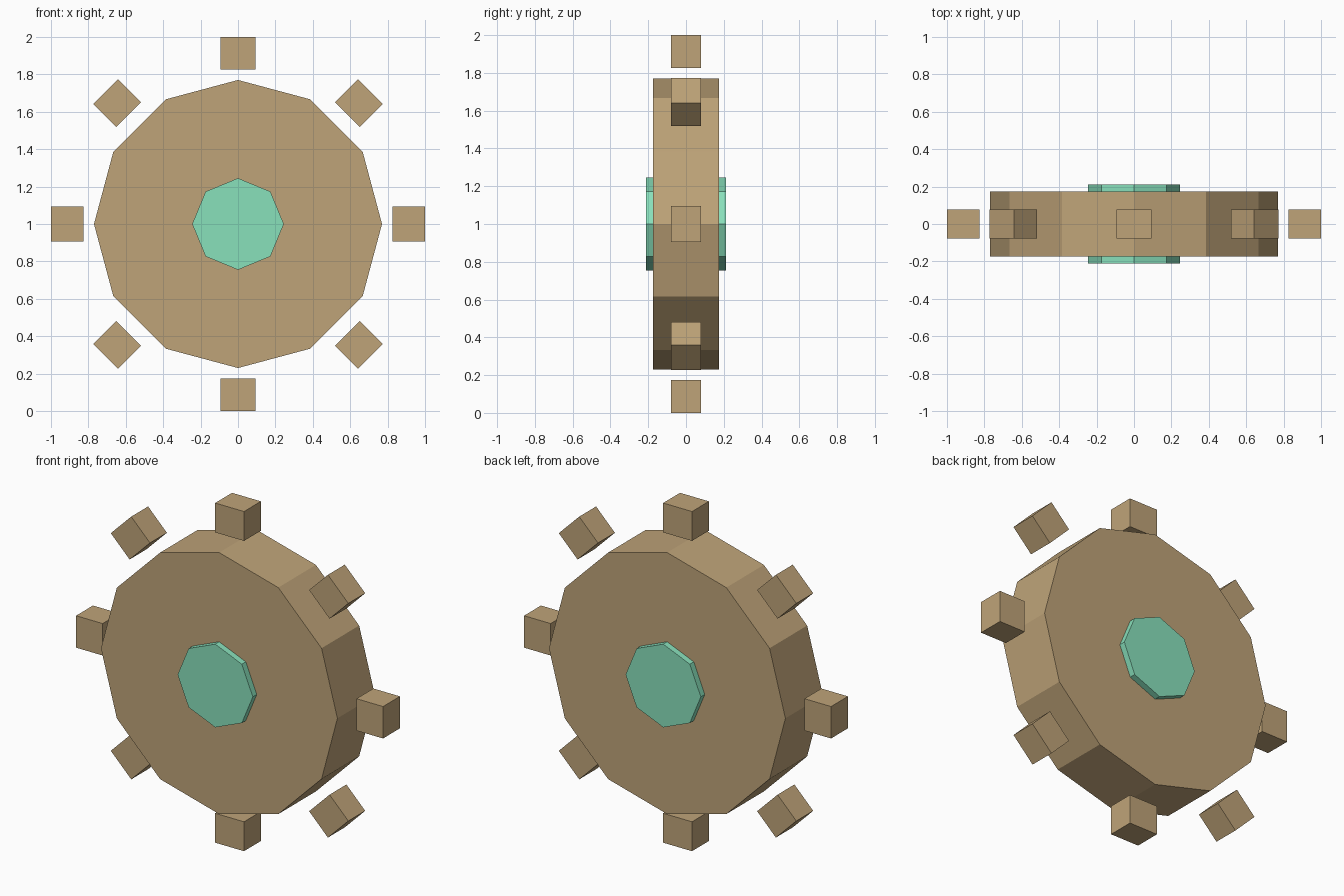
import bpy
from math import pi
from mathutils import Matrix

if "Cube" in bpy.data.objects:
    bpy.data.objects.remove(bpy.data.objects["Cube"])

CENTRE = Matrix.Translation((0, 0, 1))


def material(name, rgb):
    m = bpy.data.materials.new(name)
    m.diffuse_color = (*rgb, 1)
    m.use_nodes = True
    m.node_tree.nodes["Principled BSDF"].inputs["Base Color"].default_value = m.diffuse_color
    return m


wood = material("tan_wood", (0.52, 0.37, 0.19))
mint = material("mint", (0.25, 0.75, 0.50))


def disc(name, sides, radius, depth, mat):
    # Flat-sided disc with its axis along y and a corner pointing up
    bpy.ops.mesh.primitive_cylinder_add(vertices=sides, radius=radius, depth=depth)
    ob = bpy.context.object
    ob.name = name
    ob.data.transform(CENTRE @ Matrix.Rotation(pi / 2, 4, 'X'))
    ob.data.materials.append(mat)
    return ob


# Wheel body and the hub passing through it
disc("wheel", 12, 0.77, 0.35, wood)
disc("hub", 8, 0.245, 0.424, mint)

# Ring of eight separate teeth around the wheel
WIDTH, DEPTH, HEIGHT = 0.188, 0.157, 0.173
for i in range(8):
    bpy.ops.mesh.primitive_cube_add(size=1)
    tooth = bpy.context.object
    tooth.name = f"tooth_{i + 1}"
    tooth.data.transform(
        CENTRE
        @ Matrix.Rotation(i * pi / 4, 4, 'Y')
        @ Matrix.Translation((0, 0, 1 - HEIGHT / 2))
        @ Matrix.Diagonal((WIDTH, DEPTH, HEIGHT, 1)))
    tooth.data.materials.append(wood)
